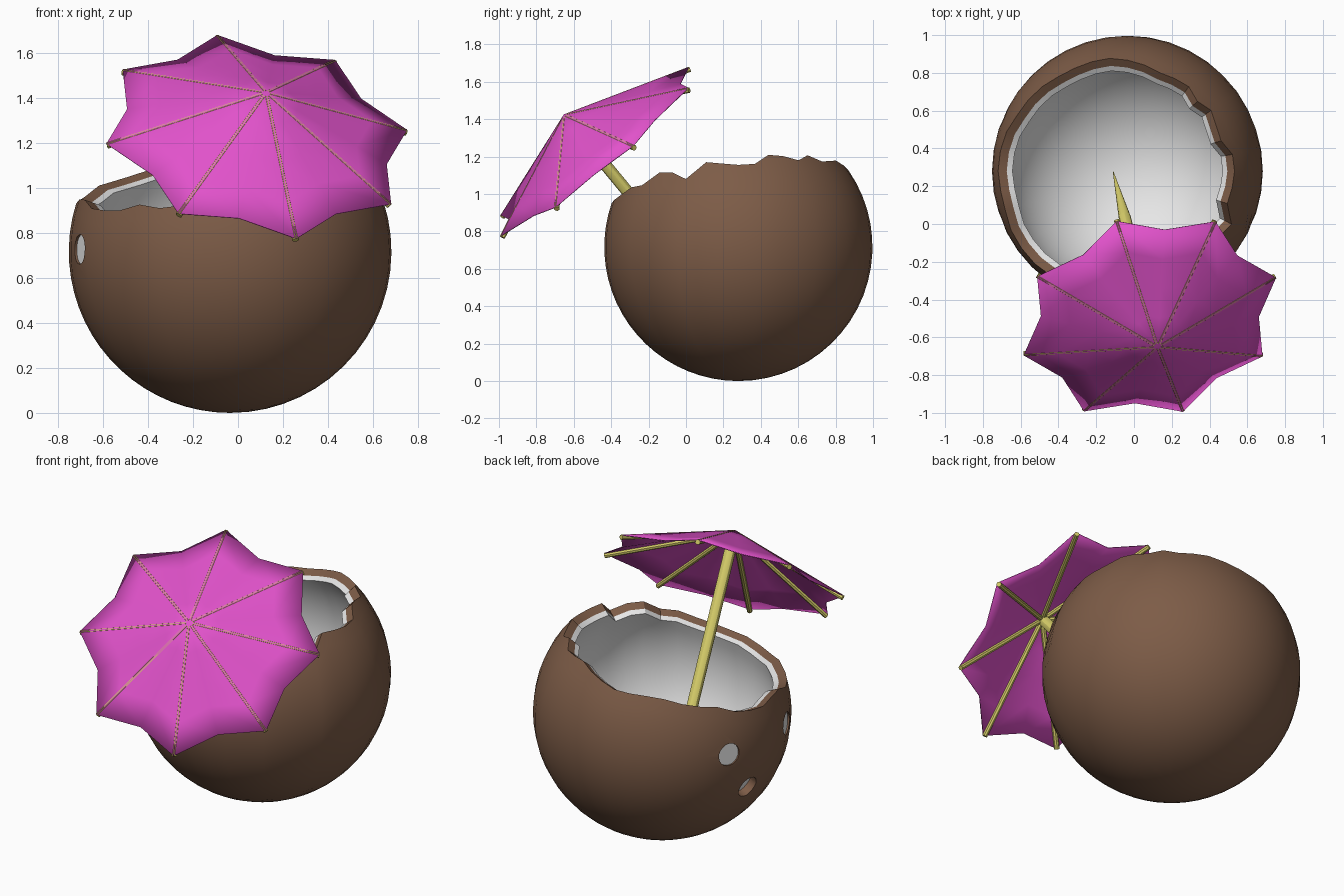
import bpy, bmesh, math
from mathutils import Vector, Matrix

if "Cube" in bpy.data.objects:
    bpy.data.objects.remove(bpy.data.objects["Cube"])


def material(name, rgb):
    m = bpy.data.materials.new(name)
    m.diffuse_color = (*rgb, 1)
    m.use_nodes = True
    m.node_tree.nodes["Principled BSDF"].inputs["Base Color"].default_value = m.diffuse_color
    return m


BROWN = material("husk_brown", (0.205, 0.107, 0.063))
WHITE = material("flesh_white", (0.88, 0.88, 0.88))
PINK = material("paper_magenta", (0.76, 0.085, 0.60))
YELLOW = material("bamboo_yellow", (0.66, 0.60, 0.14))


def add_object(name, bm, mat, angle=30):
    bmesh.ops.recalc_face_normals(bm, faces=bm.faces[:])
    me = bpy.data.meshes.new(name)
    bm.to_mesh(me)
    bm.free()
    me.materials.append(mat)
    ob = bpy.data.objects.new(name, me)
    bpy.context.collection.objects.link(ob)
    smooth(ob, angle)
    return ob


def smooth(ob, angle=30):
    bpy.ops.object.select_all(action='DESELECT')
    ob.select_set(True)
    bpy.context.view_layer.objects.active = ob
    bpy.ops.object.shade_smooth_by_angle(angle=math.radians(angle))


def rod(name, a, b, r1, r2, mat, sides=12, up=None):
    """Tapered cylinder from a to b; a flat side faces 'up' if given."""
    a, b = Vector(a), Vector(b)
    d = (b - a).normalized()
    x = (up - d * up.dot(d)).normalized() if up else d.orthogonal().normalized()
    rot = Matrix((x, d.cross(x), d)).transposed().to_4x4()
    bm = bmesh.new()
    bmesh.ops.create_cone(bm, cap_ends=True, segments=sides, radius1=r1, radius2=r2,
                          depth=(b - a).length,
                          matrix=Matrix.Translation((a + b) / 2) @ rot @
                          Matrix.Rotation(math.pi / sides, 4, 'Z'))
    return add_object(name, bm, mat)


# ---- Coconut: open shells with a broken, slanted rim ----
CENTRE = Vector((-0.035, 0.28, 0.717))
R = 0.717
RIM = [(-90, .95), (-75, .98), (-62, 1.04), (-50, 1.05), (-43, 1.14), (-27, 1.08),
       (-18, 1.17), (7, 1.15), (20, 1.22), (36, 1.18), (46, 1.21), (57, 1.16),
       (68, 1.19), (82, 1.15), (100, 1.10), (118, 1.09), (128, 1.075), (138, 1.04),
       (153, 1.01), (165, .95), (180, .93), (195, .96), (209, .90), (228, .90),
       (235, .93), (247, .90), (256, .94), (270, .95)]


def rim_latitude(az):
    for (a0, z0), (a1, z1) in zip(RIM, RIM[1:]):
        if a0 <= az <= a1:
            z = z0 + (z1 - z0) * (az - a0) / (a1 - a0)
            return math.asin((z - CENTRE.z) / R)


COLS, ROWS = 40, 20


def shell(name, r_out, r_in, mat):
    bm = bmesh.new()
    rims = []
    for r in (r_out, r_in):
        pole = bm.verts.new(CENTRE - Vector((0, 0, r)))
        prev = None
        for j in range(1, ROWS + 1):
            ring = []
            for i in range(COLS):
                az = -90 + 360 * i / COLS
                lat = -math.pi / 2 + (rim_latitude(az) + math.pi / 2) * j / ROWS
                a = math.radians(az)
                ring.append(bm.verts.new(CENTRE + r * Vector((
                    math.cos(lat) * math.cos(a), math.cos(lat) * math.sin(a), math.sin(lat)))))
            for i in range(COLS):
                k = (i + 1) % COLS
                if prev:
                    bm.faces.new((prev[i], prev[k], ring[k], ring[i]))
                else:
                    bm.faces.new((pole, ring[k], ring[i]))
            prev = ring
        rims.append(prev)
    for i in range(COLS):
        k = (i + 1) % COLS
        bm.faces.new((rims[0][i], rims[0][k], rims[1][k], rims[1][i]))
    return add_object(name, bm, mat)


husk = shell("coconut_husk", R, 0.669, BROWN)
shell("coconut_flesh", 0.669, 0.637, WHITE)

# three round eyes drilled through the husk on the left side
EYES = [((-.654, .286, .017), True), ((-.661, .118, -.242), False),
        ((-.671, -.247, .01), True)]
for n, (p, plugged) in enumerate(EYES):
    d = Vector(p).normalized()
    cutter = rod("eye_cutter", CENTRE + d * 0.655, CENTRE + d * 0.8, .066, .066, BROWN, 20)
    cutter.hide_render = True
    mod = husk.modifiers.new("eye", 'BOOLEAN')
    mod.operation, mod.solver, mod.object = 'DIFFERENCE', 'EXACT', cutter
    bpy.context.view_layer.objects.active = husk
    bpy.ops.object.modifier_apply(modifier=mod.name)
    bpy.data.objects.remove(cutter)
    if plugged:
        rod(f"eye_flesh_{n + 1}", CENTRE + d * 0.65, CENTRE + d * 0.702, .066, .066, WHITE, 20)
smooth(husk)

# ---- Parasol: eight ribs on a tilted axis ----
HUB = Vector((0.084, -0.49, 1.2275))
U = Vector((.955, .294, .043)).normalized()
N = Vector((.159, -.628, .762)).normalized()
U = (U - N * U.dot(N)).normalized()
W = N.cross(U)
APEX = HUB + N * 0.26


def spoke(k, r):
    a = k * math.pi / 8
    return HUB + r * (U * math.cos(a) + W * math.sin(a))


# canopy with rib tips and scalloped edge, sagging between the ribs
bm = bmesh.new()
STEPS = 4
apex = bm.verts.new(APEX)
prev = None
for s in range(1, STEPS + 1):
    ring = [bm.verts.new(APEX.lerp(spoke(k, 0.59 if k % 2 else 0.70), s / STEPS))
            for k in range(16)]
    for k in range(16):
        m = (k + 1) % 16
        if prev:
            bm.faces.new((prev[k], ring[k], ring[m], prev[m]))
        else:
            bm.faces.new((apex, ring[k], ring[m]))
    prev = ring
canopy = add_object("parasol_canopy", bm, PINK, 40)
mod = canopy.modifiers.new("paper", 'SOLIDIFY')
mod.thickness, mod.offset = 0.005, -1

# ribs tucked under the ridges
RR = 0.015
for k in range(0, 16, 2):
    tip = spoke(k, 0.70)
    d = (tip - APEX).normalized()
    up = (N - d * N.dot(d)).normalized()
    drop = up * RR * 0.97
    rod(f"parasol_rib_{k // 2 + 1}", APEX + d * 0.02 - drop, tip - drop, RR, RR, YELLOW, 8, up)

# stick with a sharpened end inside the coconut
rod("parasol_stick", APEX - N * 0.015, APEX - N * 1.1, .032, .032, YELLOW, 12)
rod("parasol_stick_point", APEX - N * 1.1, APEX - N * 1.48, .032, .002, YELLOW, 12)
